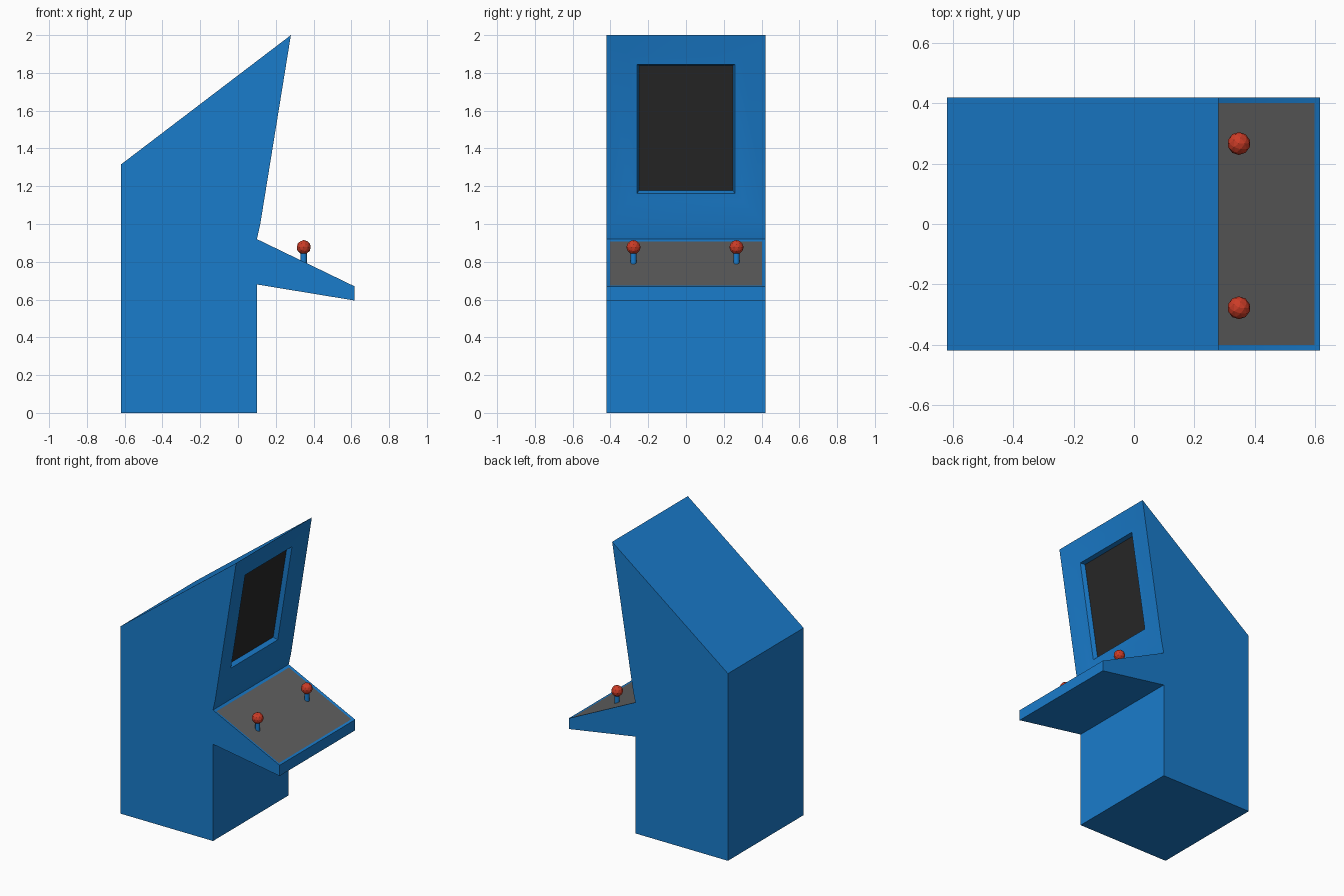
import bpy
import bmesh
from mathutils import Vector

if "Cube" in bpy.data.objects:
    bpy.data.objects.remove(bpy.data.objects["Cube"])


def material(name, rgb):
    m = bpy.data.materials.new(name)
    m.diffuse_color = (*rgb, 1)
    m.use_nodes = True
    m.node_tree.nodes["Principled BSDF"].inputs["Base Color"].default_value = m.diffuse_color
    return m


BLUE = material("blue", (0.01, 0.2, 0.6))
RED = material("red", (0.6, 0.045, 0.02))
BLACK = material("black", (0.021, 0.021, 0.021))
GREY = material("panel_grey", (0.115, 0.115, 0.115))


def add_object(name, bm, mat):
    mesh = bpy.data.meshes.new(name)
    bm.to_mesh(mesh)
    bm.free()
    obj = bpy.data.objects.new(name, mesh)
    obj.data.materials.append(mat)
    bpy.context.collection.objects.link(obj)
    return obj


def inset(bm, face, width, depth):
    bmesh.ops.inset_individual(bm, faces=[face], thickness=width, depth=depth,
                               use_even_offset=True)


def detach(bm, face, name, mat):
    """Turn one face of the cabinet into its own part."""
    part = bmesh.new()
    part.faces.new([part.verts.new(v.co) for v in face.verts])
    bm.faces.remove(face)
    return add_object(name, part, mat)


# Cabinet: side profile (x, z) extruded across its width
HALF_WIDTH = 0.42
PROFILE = [(-0.62, 0), (0.10, 0), (0.10, 0.68), (0.617, 0.595), (0.617, 0.67),
           (0.10, 0.92), (0.118, 1.0), (0.28, 2.0), (-0.62, 1.315)]
bm = bmesh.new()
side = bm.faces.new([bm.verts.new((x, -HALF_WIDTH, z)) for x, z in PROFILE])
ext = bmesh.ops.extrude_face_region(bm, geom=[side], use_keep_orig=True)
bmesh.ops.translate(bm, vec=(0, 2 * HALF_WIDTH, 0),
                    verts=[e for e in ext["geom"] if isinstance(e, bmesh.types.BMVert)])
bmesh.ops.recalc_face_normals(bm, faces=bm.faces[:])


def face_near(point):
    p = Vector(point)
    return min(bm.faces, key=lambda f: (f.calc_center_median() - p).length)


screen_face = face_near((0.2, 0, 1.5))
panel_face = face_near((0.358, 0, 0.795))

# Screen surround: shallow dish, flat rim, then the recess
inset(bm, screen_face, 0.12, -0.015)
inset(bm, screen_face, 0.04, -0.002)
inset(bm, screen_face, 0.011, -0.03)
detach(bm, screen_face, "screen", BLACK)

# Control panel set slightly into the shelf
inset(bm, panel_face, 0.018, -0.004)
detach(bm, panel_face, "control_panel", GREY)

cabinet = add_object("cabinet", bm, BLUE)
bpy.context.view_layer.objects.active = cabinet
cabinet.select_set(True)
bpy.ops.object.shade_smooth_by_angle(angle=0.5)

# Joysticks: thin stick with a faceted ball on top
for label, y in (("left", -0.278), ("right", 0.267)):
    bpy.ops.mesh.primitive_cylinder_add(vertices=12, radius=0.016, depth=0.09,
                                        location=(0.348, y, 0.83))
    stick = bpy.context.object
    stick.name = label + "_joystick_stick"
    stick.data.materials.append(BLUE)
    bpy.ops.object.shade_smooth_by_angle(angle=0.6)

    bpy.ops.mesh.primitive_ico_sphere_add(subdivisions=2, radius=0.038,
                                          location=(0.348, y, 0.877))
    ball = bpy.context.object
    ball.name = label + "_joystick_ball"
    ball.data.materials.append(RED)
